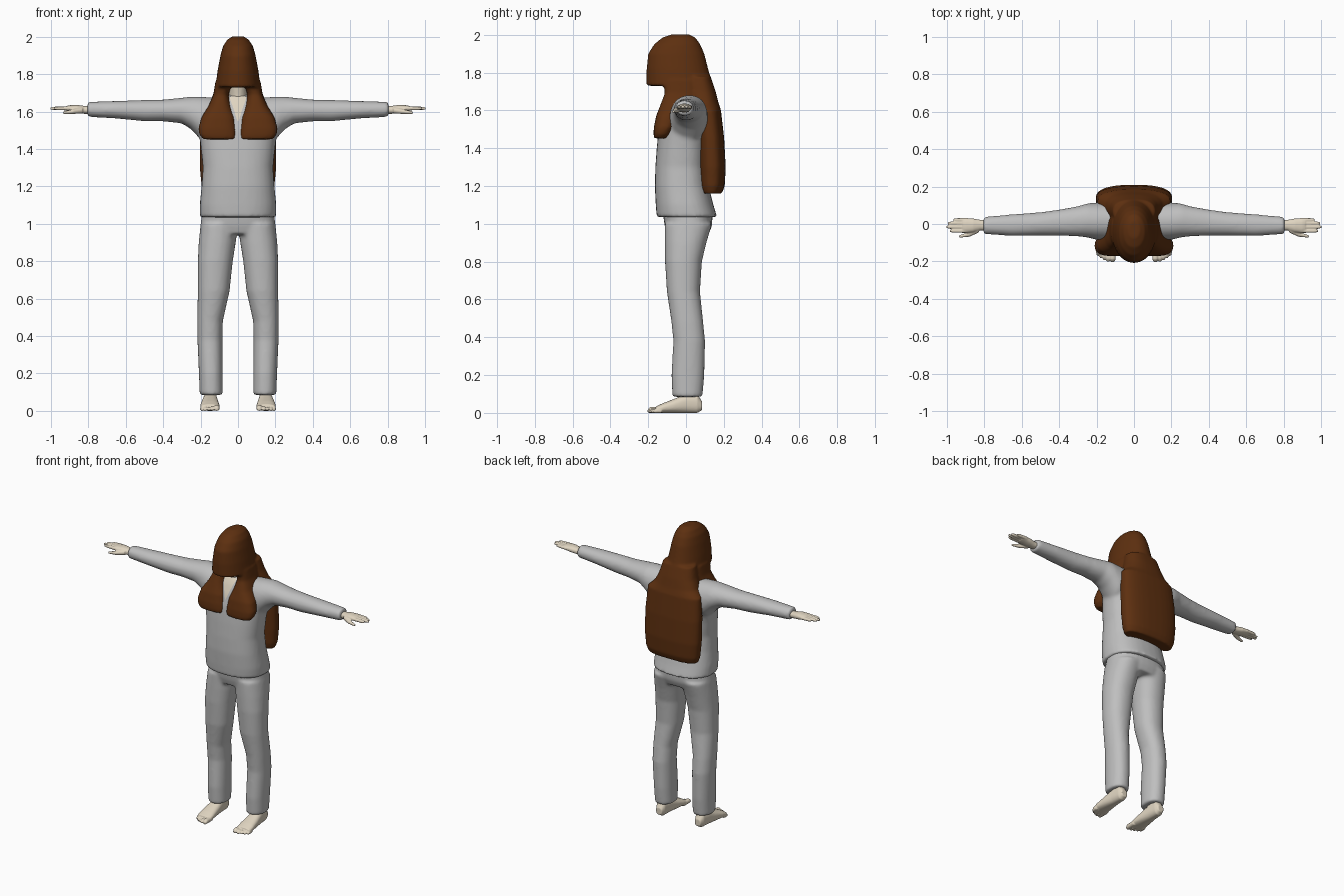
import bpy, bmesh, math

cube = bpy.data.objects.get("Cube")
if cube:
    bpy.data.objects.remove(cube)


def material(name, rgb):
    m = bpy.data.materials.new(name)
    m.use_nodes = True
    m.diffuse_color = (*rgb, 1)
    m.node_tree.nodes["Principled BSDF"].inputs["Base Color"].default_value = (*rgb, 1)
    return m


HAIR = material("chestnut brown", (0.11, 0.029, 0.005))
CLOTH = material("light grey", (0.52, 0.52, 0.52))
SKIN = material("pale skin", (0.74, 0.66, 0.53))


def add_object(name, bm, mat):
    mesh = bpy.data.meshes.new(name)
    bm.to_mesh(mesh)
    bm.free()
    mesh.materials.append(mat)
    for p in mesh.polygons:
        p.use_smooth = True
    ob = bpy.data.objects.new(name, mesh)
    bpy.context.collection.objects.link(ob)
    return ob


def loft(bm, axis, rows, side=1, power=2.2, n=32):
    """Closed tube through rows of (position, low a, high a, low b, high b)."""
    rings = []
    for t, a0, a1, b0, b1 in rows:
        ring = []
        for i in range(n):
            ang = 2 * math.pi * i / n
            c, s = math.cos(ang), math.sin(ang)
            a = (a0 + a1) / 2 + (a1 - a0) / 2 * math.copysign(abs(c) ** (2 / power), c)
            b = (b0 + b1) / 2 + (b1 - b0) / 2 * math.copysign(abs(s) ** (2 / power), s)
            x, y, z = {"x": (t, a, b), "y": (a, t, b), "z": (a, b, t)}[axis]
            ring.append(bm.verts.new((x * side, y, z)))
        rings.append(ring)
    for low, high in zip(rings, rings[1:]):
        for i in range(n):
            j = (i + 1) % n
            bm.faces.new((low[i], low[j], high[j], high[i]))
    bm.faces.new(rings[0])
    bm.faces.new(rings[-1])


def wide(rows):
    """Rows given as (z, half width, back and front y), centred on x."""
    return [(z, -h, h, y0, y1) for z, h, y0, y1 in rows]


def fuse(name, mat, parts, voxel, smooth):
    """Melt overlapping tubes (axis, rows, sides, power) into one skin."""
    bm = bmesh.new()
    for axis, rows, sides, power in parts:
        for side in sides:
            loft(bm, axis, rows, side, power)
    bmesh.ops.recalc_face_normals(bm, faces=bm.faces)
    ob = add_object(name, bm, mat)
    r = ob.modifiers.new("fuse", "REMESH")
    r.mode = "VOXEL"
    r.voxel_size = voxel
    r.use_smooth_shade = True
    s = ob.modifiers.new("soften", "SMOOTH")
    s.factor = 0.5
    s.iterations = smooth
    return ob


BOTH, MID = (1, -1), (1,)

# Jacket: torso and sleeves
torso = wide([
    (1.035, .205, -.155, .165), (1.1, .205, -.16, .145), (1.2, .195, -.165, .12),
    (1.3, .188, -.162, .11), (1.4, .198, -.155, .115), (1.5, .21, -.145, .13),
    (1.58, .2, -.125, .135), (1.64, .17, -.1, .13), (1.675, .1, -.08, .1),
    (1.69, .06, -.07, .06)])
sleeve = [
    (.1, -.09, .12, 1.42, 1.672), (.2, -.085, .115, 1.45, 1.68),
    (.25, -.072, .11, 1.505, 1.68), (.3, -.066, .095, 1.537, 1.674),
    (.4, -.062, .077, 1.548, 1.664), (.5, -.062, .063, 1.548, 1.662),
    (.65, -.064, .052, 1.563, 1.657), (.805, -.054, .038, 1.572, 1.652)]
jacket = fuse("jacket", CLOTH, [("z", torso, MID, 2.4), ("x", sleeve, BOTH, 2.1)], .01, 9)

# Trousers: hips and two legs
hips = wide([(1.1, .18, -.12, .12), (1.04, .195, -.12, .14),
             (.99, .2, -.113, .138), (.945, .19, -.1, .12)])
leg = [
    (1.0, .0, .2, -.112, .138), (.9, .012, .21, -.112, .108),
    (.8, .028, .215, -.111, .084), (.64, .045, .215, -.101, .074),
    (.48, .081, .218, -.077, .091), (.38, .083, .217, -.067, .101),
    (.2, .081, .209, -.077, .097), (.085, .081, .205, -.072, .087)]
fuse("trousers", CLOTH, [("z", hips, MID, 2.4), ("z", leg, BOTH, 2.2)], .01, 7)

# Hands: palm, four fingers and thumb
palm = [(.77, -.035, .022, 1.588, 1.628), (.82, -.034, .022, 1.588, 1.63),
        (.86, -.045, .029, 1.592, 1.636), (.9, -.047, .031, 1.6, 1.634),
        (.917, -.043, .029, 1.604, 1.63)]
hand = [("x", palm, 2.2)]
for y, tip in ((-.037, .985), (-.016, 1.004), (.004, .995), (.022, .965)):
    hand.append(("x", [(x, y - r, y + r, 1.617 - r, 1.617 + r)
                       for x, r in ((.89, .011), (tip - .02, .0095), (tip, .006))], 2))
hand.append(("x", [(x, y - r, y + r, z - r, z + r) for x, y, z, r in
                   ((.83, -.03, 1.607, .016), (.88, -.055, 1.6, .013), (.935, -.067, 1.594, .007))], 2))

# Feet: sole, ankle and five toes
sole = [(.085, .125, .168, .015, .06), (.06, .115, .18, 0, .1), (0, .11, .187, 0, .1),
        (-.06, .104, .196, 0, .075), (-.12, .099, .202, 0, .052), (-.16, .1, .2, .002, .034)]
ankle = [(.04, .115, .18, -.03, .07), (.14, .115, .175, -.035, .055)]
foot = [("y", sole, 2.4), ("z", ankle, 2)]
for x, tip, r in ((.114, -.203, .016), (.138, -.2, .012), (.158, -.192, .011),
                  (.176, -.182, .011), (.192, -.17, .011)):
    foot.append(("y", [(y, x - w, x + w, 0, 2 * w)
                       for y, w in ((-.13, r), (tip + .015, r), (tip, r * .6))], 2))

for label, side in (("left", 1), ("right", -1)):
    for part, tubes in (("hand", hand), ("foot", foot)):
        fuse(label + "_" + part, SKIN, [(a, rows, (side,), p) for a, rows, p in tubes], .004, 3)

# Neck
neck = wide([(1.58, .055, -.07, .05), (1.69, .05, -.083, .05), (1.8, .05, -.1, .05)])
fuse("neck", SKIN, [("z", neck, MID, 2)], .008, 2)

# Open neckline: a thin plate lying on the jacket
bm = bmesh.new()
cols, steps = 6, 10
grid = []
for i in range(steps + 1):
    f = i / steps
    half = .003 + .045 * f
    grid.append([bm.verts.new((half * (2 * j / cols - 1), -.14 + .06 * f, 1.55 + .135 * f))
                 for j in range(cols + 1)])
for low, high in zip(grid, grid[1:]):
    for j in range(cols):
        bm.faces.new((low[j], low[j + 1], high[j + 1], high[j]))
plate = add_object("neckline_skin", bm, SKIN)
wrap = plate.modifiers.new("lie on jacket", "SHRINKWRAP")
wrap.target = jacket
wrap.wrap_mode = "ABOVE_SURFACE"
wrap.offset = .005

# Hair: hood over the face, curtain down the back, two front locks
hood = wide([
    (2.002, .03, -.075, .015), (1.985, .057, -.125, .05), (1.95, .08, -.168, .075),
    (1.9, .094, -.2, .097), (1.82, .109, -.208, .117), (1.73, .121, -.208, .142)])
curtain = wide([
    (1.78, .112, 0, .13), (1.7, .13, 0, .157), (1.64, .155, .02, .172),
    (1.6, .195, .05, .185), (1.45, .205, .06, .202), (1.3, .205, .065, .21),
    (1.2, .195, .07, .205), (1.16, .18, .08, .19)])
lock = [
    (1.76, .03, .121, -.12, .06), (1.69, .05, .132, -.112, .06),
    (1.63, .036, .158, -.135, .03), (1.57, .018, .195, -.158, -.04),
    (1.51, .01, .212, -.17, -.06), (1.475, .01, .206, -.172, -.08),
    (1.452, .015, .185, -.168, -.1)]
fuse("hair", HAIR, [("z", hood, MID, 2.1), ("z", curtain, MID, 2.5),
                    ("z", lock, BOTH, 2.6)], .008, 5)
